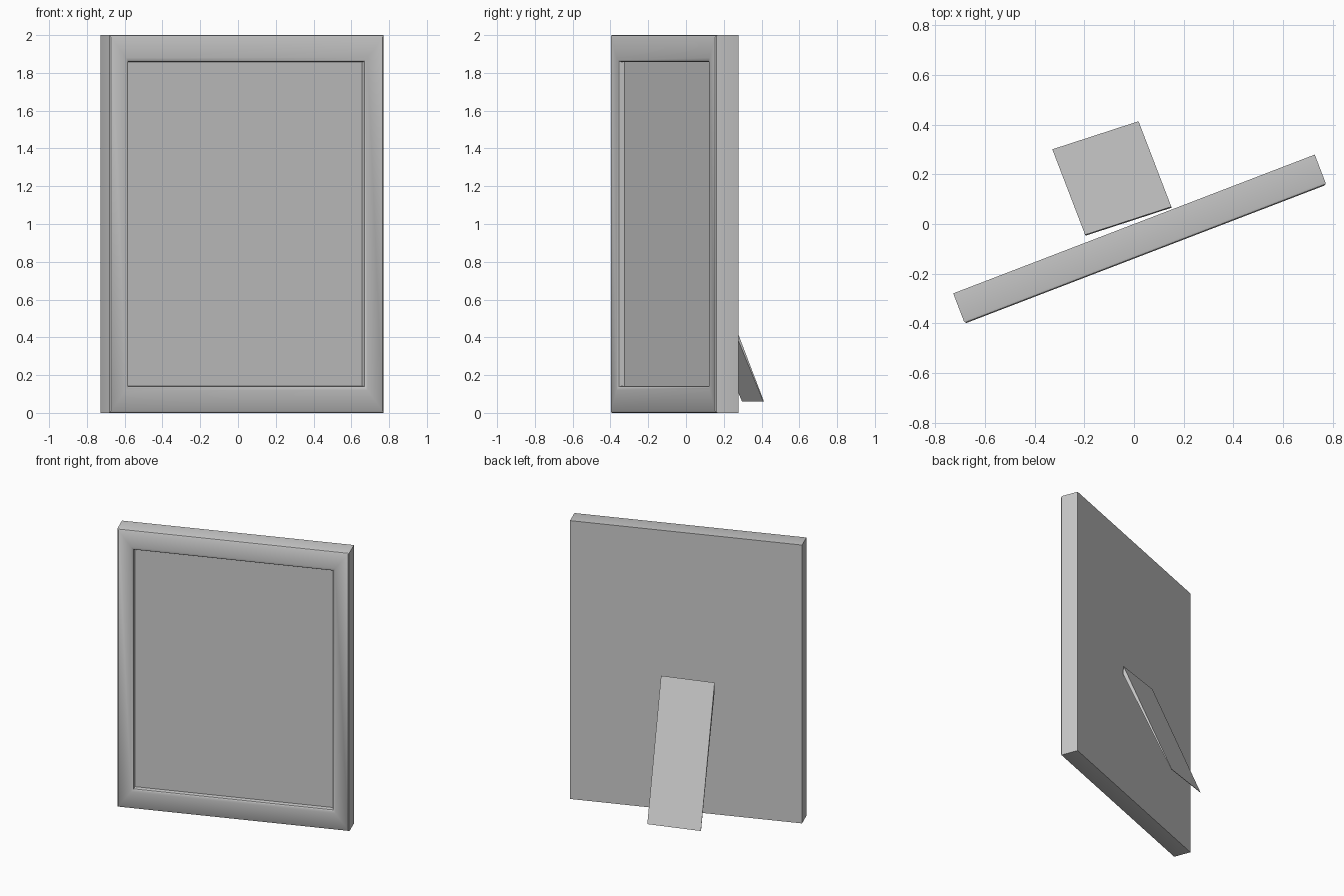
import bpy, bmesh, math
from mathutils import Matrix

cube = bpy.data.objects.get("Cube")
if cube:
    bpy.data.objects.remove(cube, do_unlink=True)

WIDTH, HEIGHT, DEPTH = 1.557, 2.0, 0.13
TURN = Matrix.Rotation(math.radians(21.0), 4, 'Z')

grey = bpy.data.materials.new("plain grey")
grey.use_nodes = True
grey.diffuse_color = (0.6, 0.6, 0.6, 1)
grey.node_tree.nodes["Principled BSDF"].inputs["Base Color"].default_value = (0.6, 0.6, 0.6, 1)


def finish(name, bm):
    """Turn the part to its resting angle and add it to the scene."""
    bmesh.ops.recalc_face_normals(bm, faces=bm.faces)
    bm.transform(TURN)
    mesh = bpy.data.meshes.new(name)
    bm.to_mesh(mesh)
    bm.free()
    mesh.materials.append(grey)
    obj = bpy.data.objects.new(name, mesh)
    bpy.context.collection.objects.link(obj)
    return obj


def bridge(bm, a, b):
    n = len(a)
    for i in range(n):
        bm.faces.new((a[i], a[(i + 1) % n], b[(i + 1) % n], b[i]))


# Picture frame: rectangular rings (inset fraction, depth behind the front)
profile = [(0, DEPTH), (0, 0.012), (0.0015, 0.004), (0.005, 0),
           (0.060, 0), (0.066, 0.002), (0.070, 0.008), (0.0715, 0.037)]
bm = bmesh.new()
rings = []
for inset, depth in profile:
    s = 1 - 2 * inset
    rings.append([bm.verts.new((sx * s * WIDTH / 2, depth - DEPTH,
                                HEIGHT / 2 + sz * s * HEIGHT / 2))
                  for sx, sz in ((-1, -1), (1, -1), (1, 1), (-1, 1))])
for a, b in zip(rings, rings[1:]):
    bridge(bm, a, b)
bm.faces.new(rings[0])     # back board
bm.faces.new(rings[-1])    # recessed picture panel
frame = finish("picture_frame", bm)

# Easel leg: a thin wedge, slightly twisted, tapering to the floor end
bm = bmesh.new()
sides = []
for x, twist in ((-0.199, 0.010), (0.165, -0.009)):
    sides.append([bm.verts.new((x, y + twist, z))
                  for y, z in ((0.020, 0.96), (0.388, 0.06), (0.384, 0.06), (0.016, 0.90))])
bridge(bm, sides[0], sides[1])
for side in sides:
    bm.faces.new(side)
finish("easel_leg", bm)

# Soften only the moulded edges of the frame
bpy.ops.object.select_all(action='DESELECT')
frame.select_set(True)
bpy.context.view_layer.objects.active = frame
bpy.ops.object.shade_smooth_by_angle(angle=math.radians(35))
